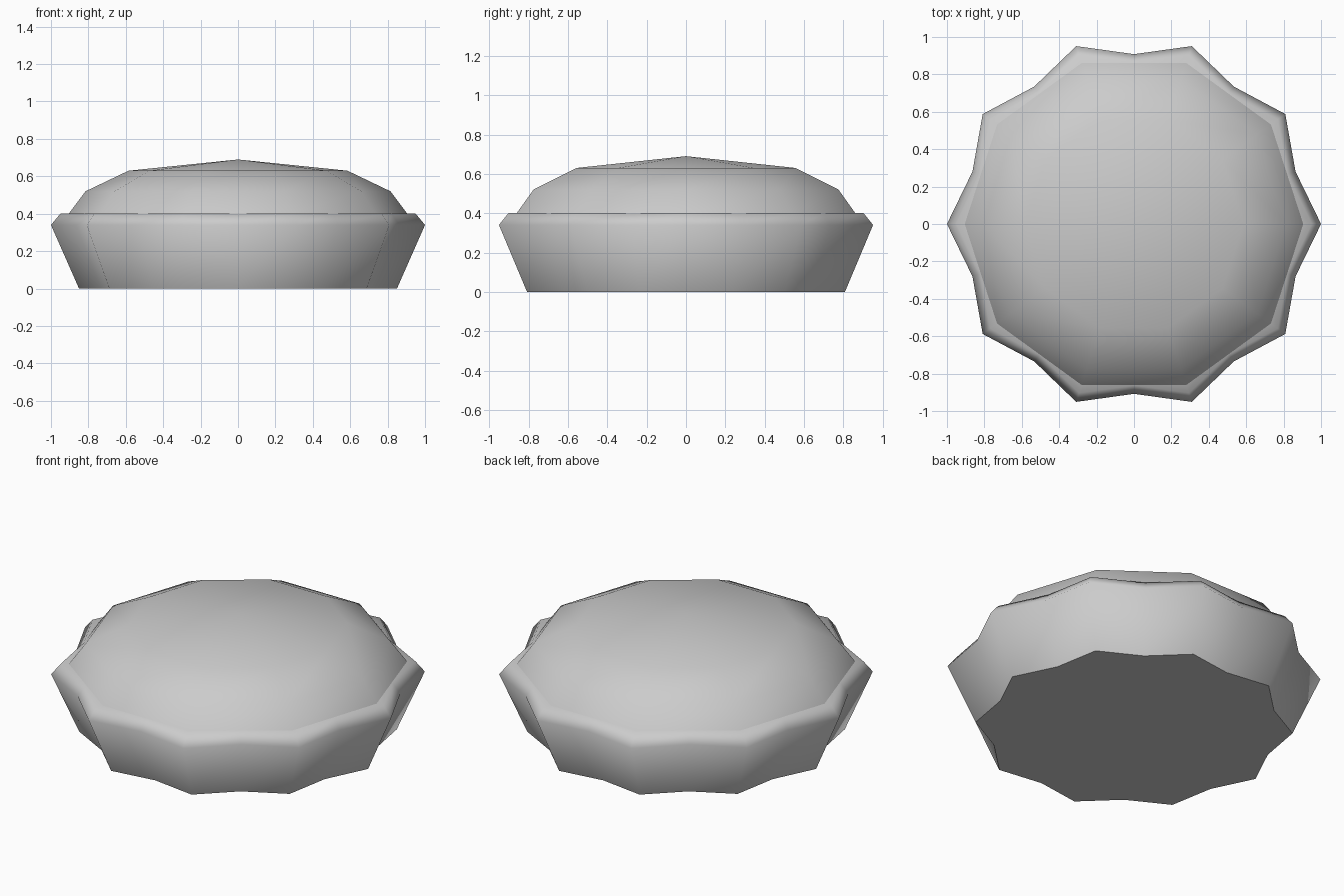
import bpy, bmesh
from math import cos, sin, pi

cube = bpy.data.objects.get("Cube")
if cube:
    bpy.data.objects.remove(cube, do_unlink=True)

grey = bpy.data.materials.new("plain grey")
grey.use_nodes = True
GREY = (0.6, 0.6, 0.6, 1)
grey.diffuse_color = GREY
grey.node_tree.nodes["Principled BSDF"].inputs["Base Color"].default_value = GREY


def lathe(name, rings, sides, dent=1.0, apex=None, floor=False):
    """Skin (radius, height) rings; every second corner is pulled in by dent."""
    bm = bmesh.new()
    loops = []
    for radius, z in rings:
        loop = []
        for i in range(sides):
            a = 2 * pi * i / sides
            r = radius * (dent if i % 2 else 1)
            loop.append(bm.verts.new((r * cos(a), r * sin(a), z)))
        loops.append(loop)
    for low, high in zip(loops, loops[1:]):
        for i in range(sides):
            j = (i + 1) % sides
            bm.faces.new((low[i], low[j], high[j], high[i]))
    if apex is not None:
        tip = bm.verts.new((0, 0, apex))
        top = loops[-1]
        for i in range(sides):
            bm.faces.new((top[i], top[(i + 1) % sides], tip))
    for face in bm.faces:
        face.smooth = True
    if floor:
        base = bm.faces.new(loops[0][::-1])
        for edge in base.edges:
            edge.smooth = False
    mesh = bpy.data.meshes.new(name)
    bm.to_mesh(mesh)
    bm.free()
    mesh.materials.append(grey)
    obj = bpy.data.objects.new(name, mesh)
    bpy.context.collection.objects.link(obj)
    return obj


# Fluted crust with a bevelled rim and a flat lip running in under the filling
lathe("crust", [(0.85, 0), (1.0, 0.34), (0.95, 0.4), (0.8, 0.4)],
      20, dent=0.908, floor=True)

# Ten-sided domed filling
lathe("filling", [(0.905, 0.4), (0.815, 0.52), (0.585, 0.63)], 10, apex=0.69)
